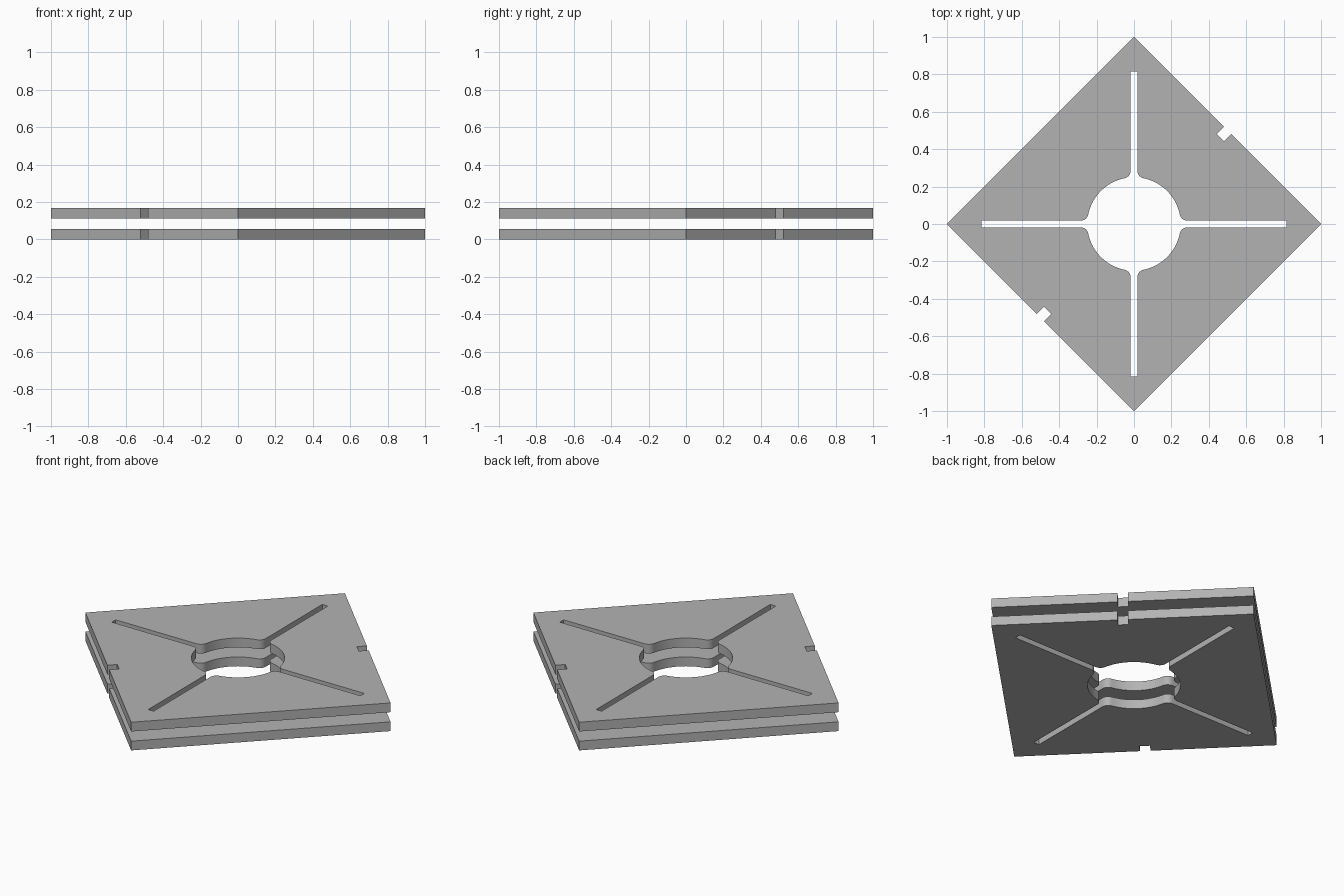
import bpy
import bmesh
from math import atan2, cos, hypot, pi, sin, sqrt
from mathutils import Matrix, Vector

cube = bpy.data.objects.get("Cube")
if cube:
    bpy.data.objects.remove(cube, do_unlink=True)

THICKNESS = 0.055
UPPER_Z = 0.112
SLOT_HALF, SLOT_END = 0.018, 0.815
HOLE_RADIUS, FILLET = 0.25, 0.04
NOTCH_HALF, NOTCH_DEPTH = 0.02, 0.038

grey = bpy.data.materials.new("plain_grey")
grey.use_nodes = True
colour = (0.45, 0.45, 0.45, 1)
grey.diffuse_color = colour
grey.node_tree.nodes["Principled BSDF"].inputs["Base Color"].default_value = colour


def arc(cx, cy, radius, start, end, steps):
    angles = [start + (end - start) * i / steps for i in range(steps + 1)]
    return [(cx + radius * cos(a), cy + radius * sin(a)) for a in angles]


def quadrant(notched):
    """Outline of a quarter plate, bounded by the two slots and the round hole."""
    # Rounded corner where the slot opens into the hole
    cx = SLOT_HALF + FILLET
    cy = sqrt((HOLE_RADIUS + FILLET) ** 2 - cx ** 2)
    tangent = atan2(cy, cx)
    half = [(0, 1), (0, SLOT_END), (SLOT_HALF, SLOT_END)]
    half += arc(cx, cy, FILLET, pi, pi + tangent, 8)
    bore = arc(0, 0, HOLE_RADIUS, tangent, pi / 2 - tangent, 20)[1:-1]
    outline = half + bore + [(y, x) for x, y in reversed(half)]
    # Square notch in the middle of the outer edge
    if notched:
        a, b = 0.5 + NOTCH_HALF, 0.5 - NOTCH_HALF
        d = NOTCH_DEPTH
        outline += [(a, b), (a - d, b - d), (b - d, a - d), (b, a)]
    return outline


def make_plate(name, z):
    bm = bmesh.new()
    # Four quarters joined at the corners of the plate
    for i in range(4):
        turn = Matrix.Rotation(i * pi / 2, 3, "Z")
        points = quadrant(notched=i % 2 == 0)
        bm.faces.new([bm.verts.new(turn @ Vector((x, y, z))) for x, y in points])
    bmesh.ops.remove_doubles(bm, verts=bm.verts, dist=1e-5)
    # Thicken into a solid
    raised = bmesh.ops.extrude_face_region(bm, geom=bm.faces[:], use_keep_orig=True)
    verts = [g for g in raised["geom"] if isinstance(g, bmesh.types.BMVert)]
    bmesh.ops.translate(bm, verts=verts, vec=(0, 0, THICKNESS))
    bmesh.ops.recalc_face_normals(bm, faces=bm.faces)
    # Smooth only the curved walls of the hole
    for face in bm.faces:
        centre = face.calc_center_median()
        upright = abs(face.normal.z) < 0.5
        face.smooth = upright and hypot(centre.x, centre.y) < HOLE_RADIUS + FILLET
    for edge in bm.edges:
        edge.smooth = edge.calc_face_angle(0) < 0.6
    mesh = bpy.data.meshes.new(name)
    bm.to_mesh(mesh)
    bm.free()
    mesh.materials.append(grey)
    plate = bpy.data.objects.new(name, mesh)
    bpy.context.collection.objects.link(plate)


make_plate("lower_plate", 0)
make_plate("upper_plate", UPPER_Z)
